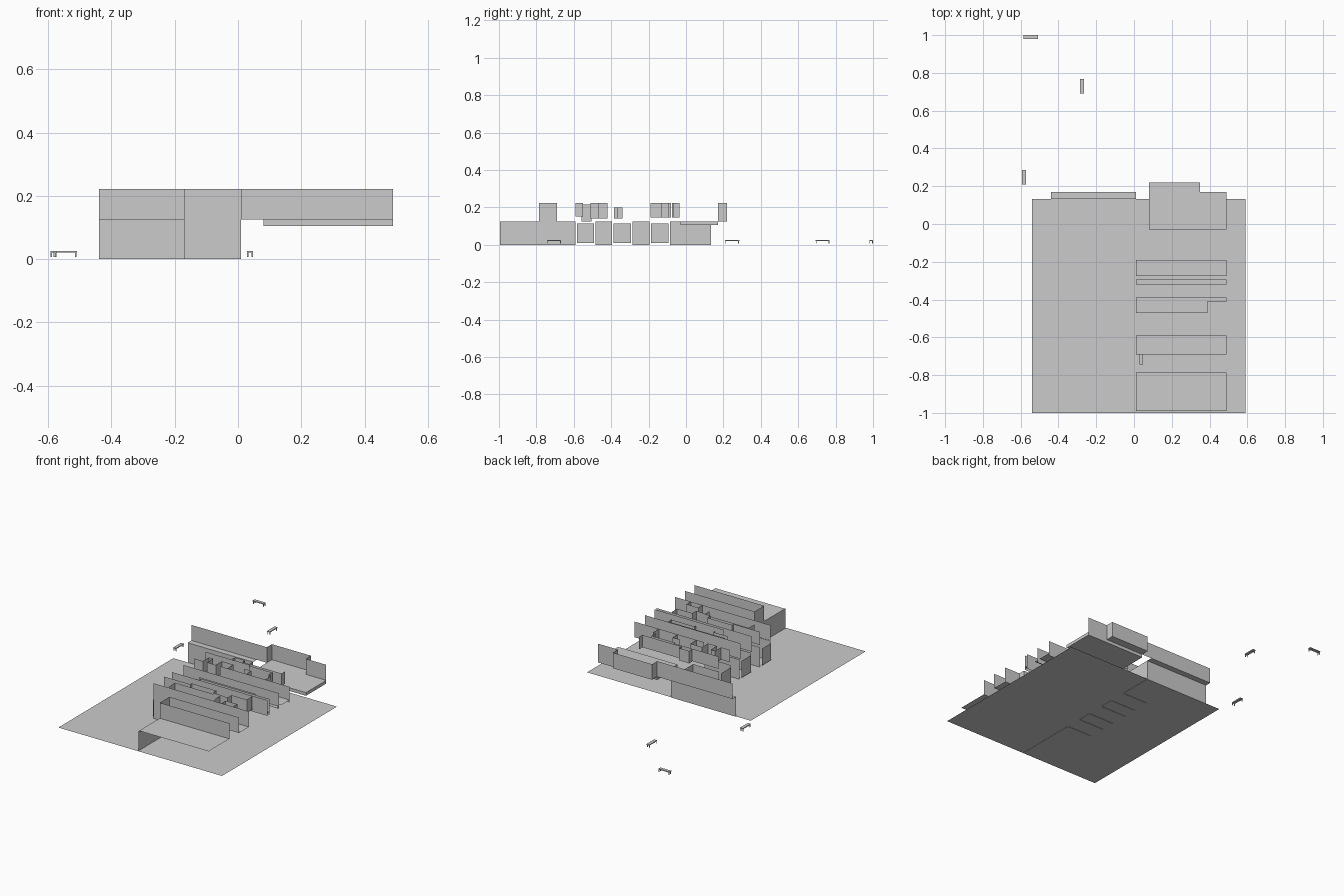
import bpy, bmesh

if "Cube" in bpy.data.objects:
    bpy.data.objects.remove(bpy.data.objects["Cube"])


def mesh_object(name, bm):
    me = bpy.data.meshes.new(name)
    bm.to_mesh(me)
    bm.free()
    ob = bpy.data.objects.new(name, me)
    bpy.context.collection.objects.link(ob)
    return ob


def wall(name, pts, z0, z1):
    """Thin vertical sheet following a plan polyline."""
    bm = bmesh.new()
    low = [bm.verts.new((x, y, z0)) for x, y in pts]
    top = [bm.verts.new((x, y, z1)) for x, y in pts]
    for i in range(len(pts) - 1):
        bm.faces.new((low[i], low[i + 1], top[i + 1], top[i]))
    return mesh_object(name, bm)


def slab(name, x0, x1, y0, y1, z):
    """Thin horizontal sheet."""
    bm = bmesh.new()
    bm.faces.new([bm.verts.new((x, y, z)) for x, y in
                  ((x0, y0), (x1, y0), (x1, y1), (x0, y1))])
    return mesh_object(name, bm)


def add_box(bm, x0, x1, y0, y1, z0, z1):
    vs = bmesh.ops.create_cube(bm, size=1)["verts"]
    for v in vs:
        v.co = (x1 if v.co.x > 0 else x0, y1 if v.co.y > 0 else y0,
                z1 if v.co.z > 0 else z0)


def bench(name, cx, cy, along_x):
    bm = bmesh.new()

    def part(u0, u1, v0, v1, z0, z1):
        if along_x:
            add_box(bm, cx + u0, cx + u1, cy + v0, cy + v1, z0, z1)
        else:
            add_box(bm, cx + v0, cx + v1, cy + u0, cy + u1, z0, z1)

    part(-.038, .038, -.01, .01, .021, .026)
    for u in (-.036, .032):
        for v in (-.009, .005):
            part(u, u + .004, v, v + .004, .006, .021)
    return mesh_object(name, bm)


R, L, A = .49, .01, -.17   # open end, spine wall, alcove end
T = .222                   # wall top

# Ground plate
slab("ground_plate", -.54, .59, -1, .133, .002)

# Meandering ground-floor spine wall with three alcoves
courts = [(-.59, -.485), (-.395, -.285), (-.195, -.085)]
spine = [(L, -.995)]
for y0, y1 in courts:
    spine += [(L, y0), (A, y0), None, (A, y1), (L, y1)]
spine += [(L, .133), (-.44, .133)]
run, n = [], 0
for p in spine + [None]:
    if p is None:
        wall(f"spine_wall_{n}", run, 0, .125)
        run, n = [], n + 1
    else:
        run.append(p)

# Alcove window panels
for i, (y0, y1) in enumerate(courts):
    wall(f"alcove_window_{i}", [(-.178, y0 + .008), (-.178, y1 - .008)], .01, .115)

# Front terrace, open court and terrace behind it
slab("front_terrace", L, R, -.99, -.785, .125)
wall("court_wall", [(R, -.785), (L, -.785), (L, -.69), (R, -.69)], .125, T)
slab("second_terrace", L, R, -.69, -.59, .125)

# Long parallel upper walls
for i, (y, x0) in enumerate([(-.592, A), (-.41, A), (-.39, L), (-.295, A),
                             (-.19, L)]):
    wall(f"long_wall_{i}", [(x0, y), (R, y)], .125, T)
    
# Floors between the courts
slab("floor_strip_a", L, .39, -.47, -.41, .14)
slab("floor_strip_b", L, R, -.275, -.19, .14)
slab("floor_strip_c", L, R, -.32, -.295, .14)
slab("floor_strip_d", L, R, -.41, -.39, .14)

# Folded partition walls in the courts
wall("folded_wall_a", [(A, -.485), (L, -.485), (L, -.47), (.18, -.47), (.18, -.5),
                       (.285, -.51), (.285, -.47), (.39, -.47), (.39, -.42)], .14, T)
wall("folded_wall_b", [(-.08, -.56), (-.08, -.505), (.23, -.505), (.23, -.56)], .125, .215)
wall("folded_wall_c", [(.30, -.59), (.30, -.55), (.38, -.55), (.38, -.59)], .15, T)
wall("folded_wall_d", [(-.03, -.34), (.28, -.34), (.36, -.34), (.36, -.37),
                       (.2, -.37), (.2, -.385), (.07, -.385), (.07, -.37),
                       (-.03, -.37)], .14, .2)
wall("folded_wall_e", [(A, -.19), (-.11, -.19), (-.11, -.13), (-.08, -.13),
                       (-.08, -.19), (-.02, -.19), (-.02, -.13), (.06, -.13),
                       (.06, -.19), (.19, -.19), (.19, -.14), (.14, -.14)], .145, T)
wall("folded_wall_f", [(A, -.08), (.14, -.08), (.14, -.09), (.30, -.09), (.30, -.13),
                       (.32, -.13), (.32, -.19)], .145, T)
wall("folded_wall_g", [(L, -.075), (L, -.045), (.08, -.045), (.08, -.07),
                       (.35, -.07), (.35, -.035)], .145, T)

# Rear hall: thick floor, overhang and stepped back wall
bm = bmesh.new()
add_box(bm, .08, R, -.03, .17, .105, .125)
mesh_object("rear_floor", bm)
slab("rear_overhang", -.44, L, .133, .17, .125)
slab("rear_bay_floor", .08, .35, .17, .22, .125)
wall("rear_wall", [(-.44, .17), (.08, .17), (.08, .22), (.35, .22), (.35, .17),
                   (R, .17)], .125, T)

# Benches
for i, (x, y, ax) in enumerate([(-.547, .99, True), (-.275, .73, False),
                                (-.583, .247, False), (.038, -.705, False)]):
    bench(f"bench_{i}", x, y, ax)
